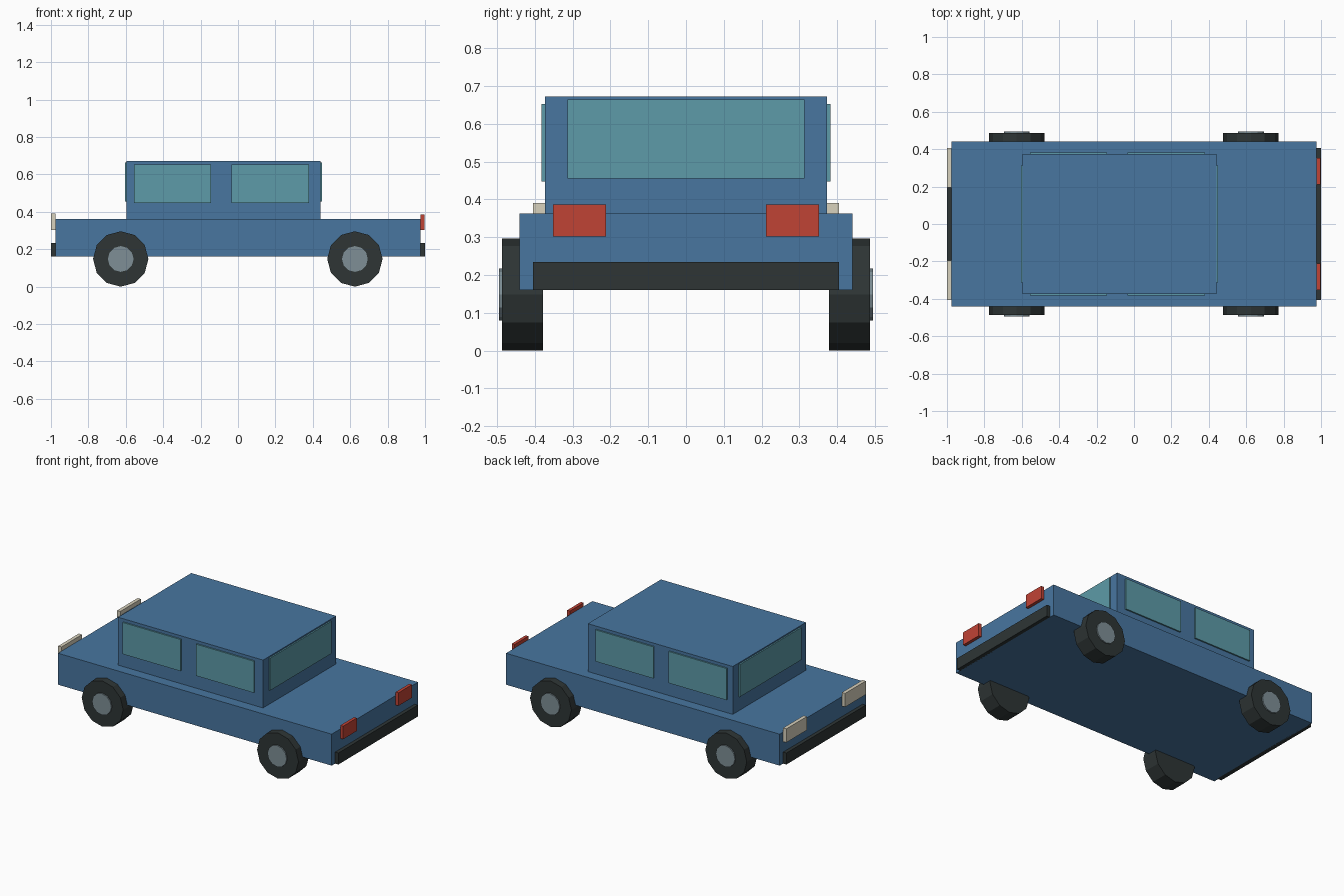
import bpy
import math

if "Cube" in bpy.data.objects:
    bpy.data.objects.remove(bpy.data.objects["Cube"])


def material(name, r, g, b):
    """Flat material from an sRGB colour (0-255)."""
    def lin(c):
        c /= 255
        return c / 12.92 if c <= 0.04045 else ((c + 0.055) / 1.055) ** 2.4
    m = bpy.data.materials.new(name)
    m.diffuse_color = (lin(r), lin(g), lin(b), 1)
    m.use_nodes = True
    m.node_tree.nodes["Principled BSDF"].inputs["Base Color"].default_value = m.diffuse_color
    return m


BLUE = material("blue paint", 72, 118, 160)
GLASS = material("teal glass", 93, 155, 168)
RED = material("red lamp", 192, 67, 53)
CREAM = material("cream lamp", 216, 210, 190)
RUBBER = material("dark rubber", 46, 53, 53)
METAL = material("grey metal", 126, 143, 150)


def box(name, x, y, z, mat):
    """Box from (min, max) ranges."""
    lo, hi = zip(x, y, z)
    bpy.ops.mesh.primitive_cube_add(size=1)
    ob = bpy.context.object
    ob.name = name
    for v in ob.data.vertices:
        v.co = [(a + b) / 2 + c * (b - a) for a, b, c in zip(lo, hi, v.co)]
    ob.data.materials.append(mat)
    return ob


def disc(name, x, y, z, radius, mat):
    """12-sided cylinder along y with a corner pointing straight up."""
    bpy.ops.mesh.primitive_cylinder_add(
        vertices=12, radius=radius, depth=y[1] - y[0],
        location=(x, sum(y) / 2, z), rotation=(math.pi / 2, 0, 0))
    ob = bpy.context.object
    ob.name = name
    ob.data.materials.append(mat)


def span(side, a, b):
    """Range a..b mirrored to the given side."""
    return tuple(sorted((side * a, side * b)))


# Body and cabin
box("body", (-0.977, 0.977), (-0.44, 0.44), (0.16, 0.363), BLUE)
box("cabin", (-0.595, 0.44), (-0.373, 0.373), (0.36, 0.672), BLUE)

# Windscreen and rear window
box("windscreen", (-0.604, -0.595), (-0.313, 0.313), (0.455, 0.664), GLASS)
box("rear_window", (0.44, 0.449), (-0.313, 0.313), (0.455, 0.664), GLASS)

# Bumpers
for name, s in (("front", -1), ("rear", 1)):
    box(name + "_bumper", span(s, 0.97, 1.0), (-0.405, 0.405), (0.16, 0.234), RUBBER)

for side, s in (("right", -1), ("left", 1)):
    # Side windows
    for name, x in (("front", (-0.556, -0.144)), ("rear", (-0.034, 0.38))):
        box(f"{side}_{name}_window", x, span(s, 0.373, 0.382), (0.448, 0.652), GLASS)

    # Lamps
    box(side + "_headlight", (-1.0, -0.977), span(s, 0.195, 0.405), (0.302, 0.39), CREAM)
    box(side + "_tail_light", (0.977, 0.997), span(s, 0.212, 0.352), (0.302, 0.386), RED)

    # Wheels with hub caps
    for name, x in (("front", -0.627), ("rear", 0.625)):
        disc(f"{side}_{name}_tyre", x, span(s, 0.378, 0.487), 0.148, 0.148, RUBBER)
        disc(f"{side}_{name}_hub", x, span(s, 0.48, 0.495), 0.148, 0.069, METAL)
